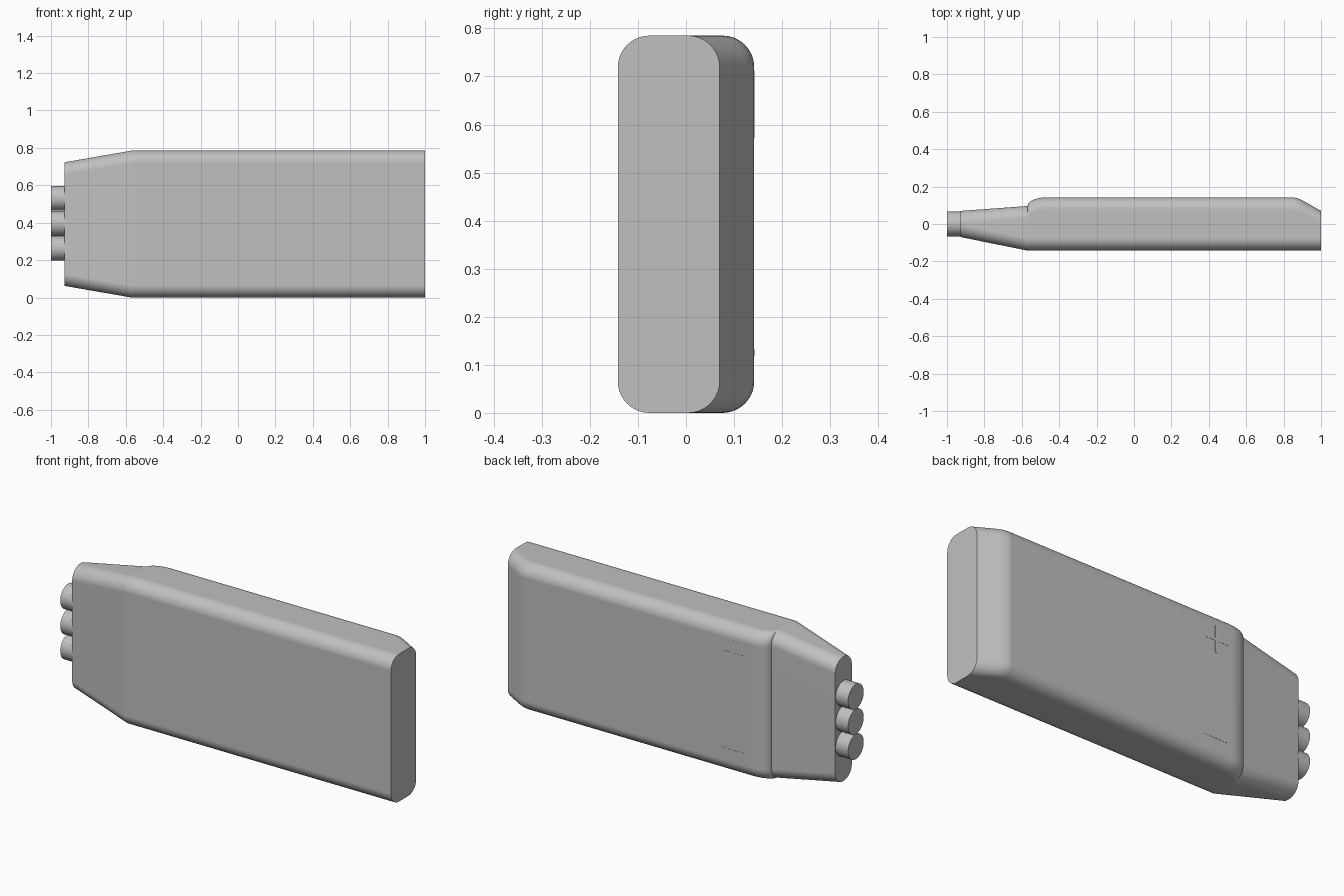
import bpy
import bmesh
from math import cos, sin, pi, radians

cube = bpy.data.objects.get("Cube")
if cube:
    bpy.data.objects.remove(cube)

grey = bpy.data.materials.new("plain grey")
grey.use_nodes = True
colour = (0.527, 0.527, 0.527, 1)
grey.diffuse_color = colour
grey.node_tree.nodes["Principled BSDF"].inputs["Base Color"].default_value = colour

HEIGHT, DEPTH, RADIUS, STEPS = 0.785, 0.142, 0.066, 10


def finish(name, bm, smooth=True):
    bmesh.ops.recalc_face_normals(bm, faces=bm.faces)
    mesh = bpy.data.meshes.new(name)
    bm.to_mesh(mesh)
    bm.free()
    mesh.materials.append(grey)
    obj = bpy.data.objects.new(name, mesh)
    bpy.context.collection.objects.link(obj)
    if smooth:
        bpy.ops.object.select_all(action='DESELECT')
        obj.select_set(True)
        bpy.context.view_layer.objects.active = obj
        bpy.ops.object.shade_smooth_by_angle(angle=radians(30))
        weighted = obj.modifiers.new("Flat panels", 'WEIGHTED_NORMAL')
        weighted.keep_sharp = True
    return obj


def section(bm, x, front, back, inset):
    """Rounded rectangle across the case at one station along x."""
    low, high = inset + RADIUS, HEIGHT - inset - RADIUS
    corners = [(back - RADIUS, high), (front + RADIUS, high),
               (front + RADIUS, low), (back - RADIUS, low)]
    ring = []
    for i, (y, z) in enumerate(corners):
        for k in range(STEPS + 1):
            a = (i + k / STEPS) * pi / 2
            ring.append(bm.verts.new((x, y + RADIUS * cos(a), z + RADIUS * sin(a))))
    return ring


# Case: tapered neck, rounded back step, long body and chamfered end
stations = [(-0.927, -0.07, 0.07, 0.062), (-0.57, -DEPTH, 0.096, 0)]
for k in range(1, 7):
    a = k / 6 * pi / 2
    stations.append((-0.47 - 0.1 * cos(a), -DEPTH, 0.096 + 0.046 * sin(a), 0))
for x, back in [(0.85, DEPTH), (0.868, 0.1395), (0.886, 0.133), (0.904, 0.1245), (1.0, 0.07)]:
    stations.append((x, -DEPTH, back, 0))

bm = bmesh.new()
rings = [section(bm, *s) for s in stations]
for r1, r2 in zip(rings, rings[1:]):
    for i in range(len(r1)):
        j = (i + 1) % len(r1)
        bm.faces.new((r1[i], r1[j], r2[j], r2[i]))
bm.faces.new(rings[0])
bm.faces.new(rings[-1])
finish("battery_case", bm)

# Three round terminals on the neck
for name, z in (("lower", 0.263), ("middle", 0.396), ("upper", 0.53)):
    bm = bmesh.new()
    bmesh.ops.create_cone(bm, cap_ends=True, segments=40, radius1=0.066,
                          radius2=0.066, depth=0.08)
    for v in bm.verts:
        v.co = (v.co.z - 0.96, v.co.x, v.co.y + z)
    finish(name + "_terminal", bm)


# Thin polarity plates on the back
def plate(name, outline, x, z):
    bm = bmesh.new()
    face = bm.faces.new([bm.verts.new((x + px, DEPTH + 0.001, z + pz)) for px, pz in outline])
    new = bmesh.ops.extrude_face_region(bm, geom=[face])["geom"]
    bmesh.ops.translate(bm, vec=(0, -0.004, 0),
                        verts=[g for g in new if isinstance(g, bmesh.types.BMVert)])
    finish(name, bm, smooth=False)


w, arm = 0.008, 0.07
quarter = [(arm, -w), (arm, w), (w, w)]
cross = []
for turn in range(4):
    cross += quarter
    quarter = [(-pz, px) for px, pz in quarter]
plate("plus_mark", cross, -0.375, 0.642)
plate("minus_mark", [(-arm, -w), (arm, -w), (arm, w), (-arm, w)], -0.375, 0.125)
